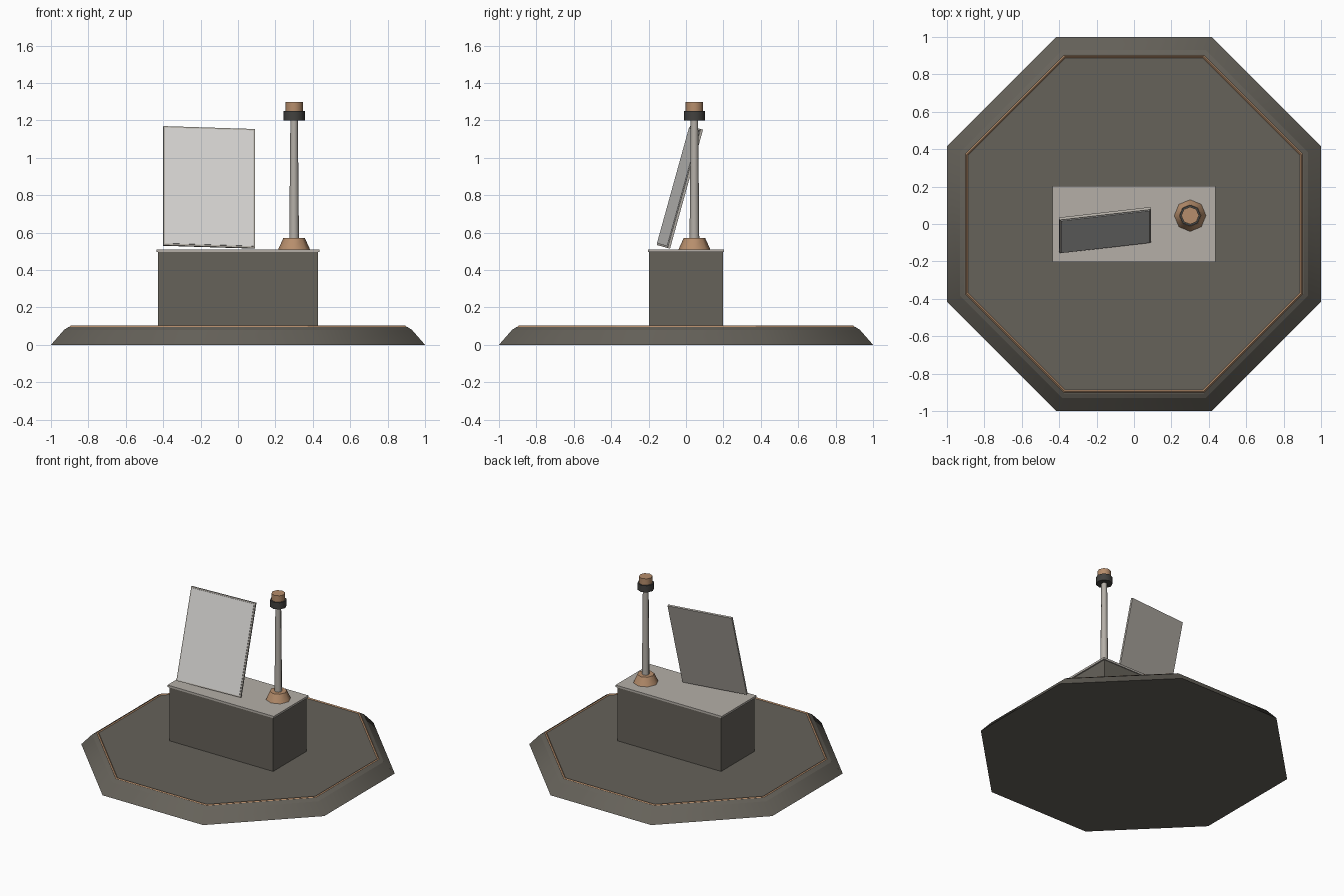
import bpy, bmesh
from math import radians, cos, sin, pi
from mathutils import Matrix, Vector

old = bpy.data.objects.get("Cube")
if old:
    bpy.data.objects.remove(old, do_unlink=True)


def material(name, rgb):
    m = bpy.data.materials.new(name)
    m.use_nodes = True
    m.diffuse_color = (*rgb, 1)
    m.node_tree.nodes["Principled BSDF"].inputs["Base Color"].default_value = (*rgb, 1)
    return m


STONE = material("dark stone", (0.132, 0.122, 0.102))
METAL = material("pale metal", (0.46, 0.43, 0.39))
COPPER = material("copper", (0.47, 0.27, 0.15))
DARK = material("dark collar", (0.055, 0.054, 0.05))
SCREEN = material("screen white", (0.67, 0.66, 0.64))


def finish(name, bm, mat, smooth=None):
    bmesh.ops.recalc_face_normals(bm, faces=bm.faces)
    mesh = bpy.data.meshes.new(name)
    bm.to_mesh(mesh)
    bm.free()
    mesh.materials.append(mat)
    ob = bpy.data.objects.new(name, mesh)
    bpy.context.collection.objects.link(ob)
    if smooth:
        bpy.ops.object.select_all(action="DESELECT")
        ob.select_set(True)
        bpy.context.view_layer.objects.active = ob
        bpy.ops.object.shade_smooth_by_angle(angle=radians(smooth))
    return ob


def lathe(name, profile, mat, centre=(0, 0), flat_front=False, ring=False, smooth=50):
    """Turn a (radius, height) profile into an eight-sided solid or ring."""
    sides = 8
    turn = pi / sides if flat_front else 0
    grow = 1 / cos(pi / sides) if flat_front else 1
    bm = bmesh.new()
    loops = []
    for r, z in profile:
        loops.append([bm.verts.new((centre[0] + r * grow * cos(turn + 2 * pi * i / sides),
                                    centre[1] + r * grow * sin(turn + 2 * pi * i / sides), z))
                      for i in range(sides)])
    pairs = list(zip(loops, loops[1:]))
    if ring:
        pairs.append((loops[-1], loops[0]))
    else:
        bm.faces.new(loops[0])
        bm.faces.new(loops[-1])
    for a, b in pairs:
        for i in range(sides):
            j = (i + 1) % sides
            bm.faces.new((a[i], a[j], b[j], b[i]))
    return finish(name, bm, mat, smooth)


def box(name, centre, size, mat, frame=Matrix()):
    bm = bmesh.new()
    bmesh.ops.create_cube(bm, size=1)
    for v in bm.verts:
        v.co = frame @ (Vector(centre) + Vector(a * b for a, b in zip(v.co, size)))
    return finish(name, bm, mat)


# Eight-sided platform with a raised deck and a copper trim ring
lathe("platform", [(1, 0), (0.93, 0.08)], STONE, flat_front=True, smooth=40)
lathe("deck", [(0.93, 0.08), (0.905, 0.096)], STONE, flat_front=True, smooth=25)
lathe("trim_ring", [(0.905, 0.093), (0.895, 0.103), (0.885, 0.093), (0.895, 0.083)],
      COPPER, flat_front=True, ring=True, smooth=None)

# Plinth and its top plate
box("plinth", (0, 0, 0.295), (0.855, 0.395, 0.405), STONE)
box("plinth_top", (0, 0, 0.503), (0.874, 0.408, 0.015), METAL)

# Display panel, turned slightly and leaning back
lean = (Matrix.Translation((-0.155, -0.033, 0.842))
        @ Matrix.Rotation(radians(-15.5), 4, "X") @ Matrix.Rotation(radians(6.8), 4, "Z"))
box("panel", (0, 0.001, 0), (0.493, 0.014, 0.66), METAL, lean)
box("panel_screen", (0, -0.007, 0), (0.475, 0.006, 0.642), SCREEN, lean)

# Post with copper foot, dark collar and copper cap
spot = (0.3, 0.045)
lathe("post_foot", [(0.085, 0.51), (0.058, 0.57)], COPPER, spot)
lathe("post", [(0.026, 0.565), (0.02, 1.2)], METAL, spot)
lathe("post_collar", [(0.057, 1.2), (0.057, 1.25)], DARK, spot)
lathe("post_cap", [(0.047, 1.25), (0.047, 1.297)], COPPER, spot)
